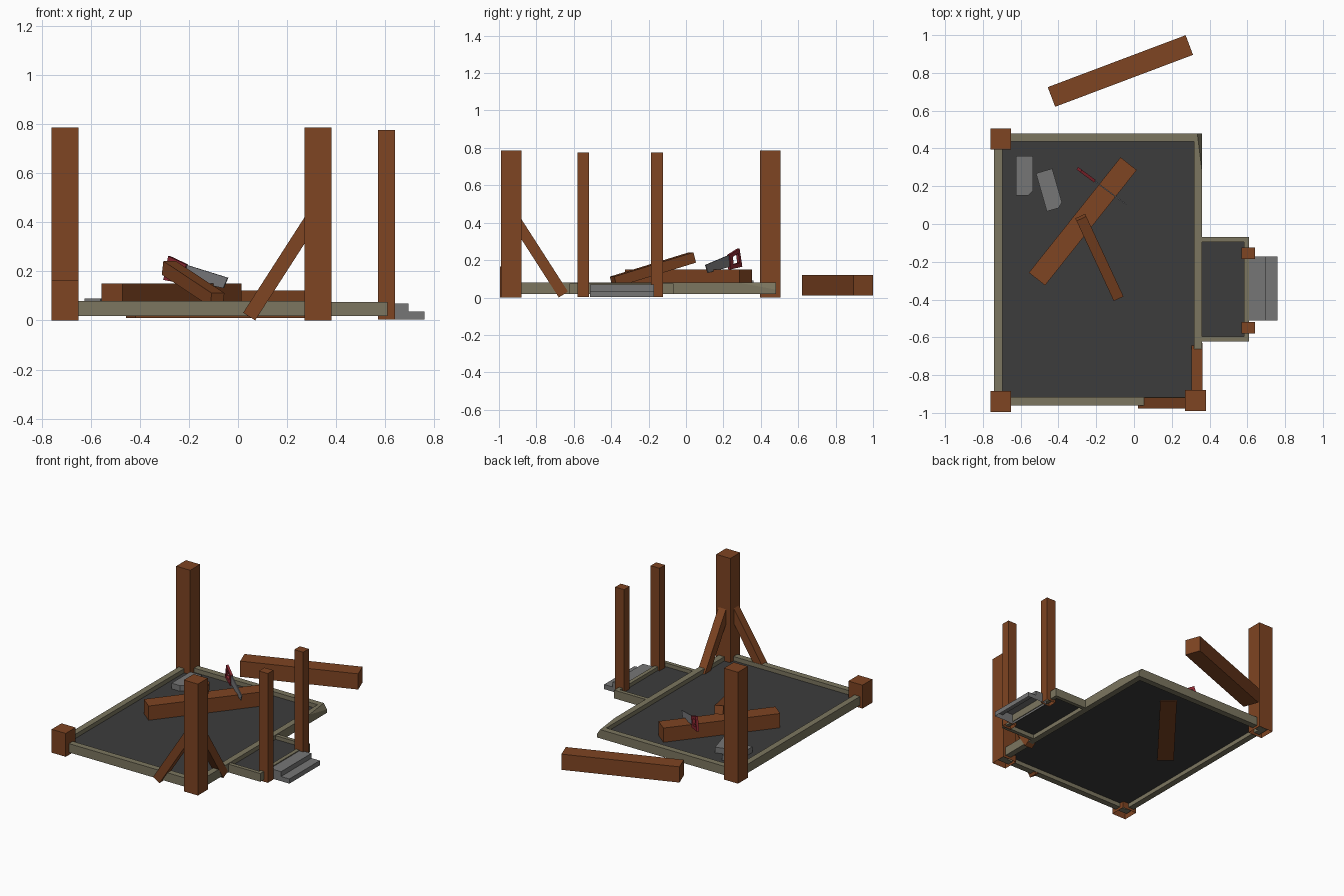
import bpy, bmesh, math
from mathutils import Vector, Matrix

if "Cube" in bpy.data.objects:
    bpy.data.objects.remove(bpy.data.objects["Cube"])


def mat(name, rgb):
    m = bpy.data.materials.new(name)
    m.diffuse_color = (*rgb, 1)
    m.use_nodes = True
    m.node_tree.nodes["Principled BSDF"].inputs["Base Color"].default_value = m.diffuse_color
    return m


WOOD = mat("brown_wood", (0.21, 0.058, 0.016))
PALE = mat("pale_wood", (0.2, 0.18, 0.115))
DARK = mat("dark_floor", (0.045, 0.045, 0.045))
STONE = mat("grey_stone", (0.18, 0.18, 0.18))
STEEL = mat("steel", (0.2, 0.2, 0.21))
RED = mat("red_handle", (0.25, 0.02, 0.03))


def finish(name, bm, material, matrix=None):
    bmesh.ops.recalc_face_normals(bm, faces=bm.faces[:])
    if matrix:
        bm.transform(matrix)
    me = bpy.data.meshes.new(name)
    bm.to_mesh(me)
    bm.free()
    me.materials.append(material)
    ob = bpy.data.objects.new(name, me)
    bpy.context.collection.objects.link(ob)
    return ob


def box(name, x, y, z, material, matrix=None, open_bottom=False, cut=None):
    """Box from (min, max) ranges; optionally bottomless or trimmed by a plane."""
    bm = bmesh.new()
    bmesh.ops.create_cube(bm, size=1)
    for v in bm.verts:
        v.co = [(a + b) / 2 + c * (b - a) for (a, b), c in zip((x, y, z), v.co)]
    if open_bottom:
        low = [f for f in bm.faces if f.normal.z < -0.5]
        bmesh.ops.delete(bm, geom=low, context='FACES_ONLY')
    if cut:
        co, no = cut
        geom = bm.verts[:] + bm.edges[:] + bm.faces[:]
        r = bmesh.ops.bisect_plane(bm, geom=geom, plane_co=co, plane_no=no, clear_outer=True)
        edges = [e for e in r['geom_cut'] if isinstance(e, bmesh.types.BMEdge)]
        bmesh.ops.contextual_create(bm, geom=edges)
    return finish(name, bm, material, matrix)


def bar(name, center, direction, length, width, material):
    """Square beam through a centre point along a direction."""
    h, w = length / 2, width / 2
    d = Vector(direction).normalized()
    side = Vector((0, 0, 1)).cross(d).normalized()
    m = Matrix((d, side, d.cross(side))).transposed().to_4x4()
    m.translation = center
    return box(name, (-h, h), (-w, w), (-w, w), material, m)


def prism(name, points, low, high, material, matrix=None, hole=None):
    """Extruded outline, with an optional matching hole loop."""
    bm = bmesh.new()
    loops = [[[bm.verts.new((px, py, z)) for px, py in pts] for z in (low, high)]
             for pts in ([points, hole] if hole else [points])]
    n = len(points)
    for a, b in loops:
        for i in range(n):
            j = (i + 1) % n
            bm.faces.new((a[i], a[j], b[j], b[i]))
    for k in (0, 1):
        if hole:
            o, h = loops[0][k], loops[1][k]
            for i in range(n):
                j = (i + 1) % n
                bm.faces.new((o[i], o[j], h[j], h[i]))
        else:
            bm.faces.new(loops[0][k])
    return finish(name, bm, material, matrix)


# Sill frame of the main room; the back right end is hacked off at a slant
RZ = (0.018, 0.08)
p, q, r = Vector((0.335, 0.48, 0.08)), Vector((0.36, 0.28, 0.08)), Vector((0.36, 0.48, 0.042))
normal = (q - p).cross(r - p)
if normal.x < 0:
    normal = -normal
box("left_sill", (-0.74, -0.697), (-0.96, 0.48), RZ, PALE)
box("right_sill", (0.317, 0.36), (-0.96, 0.48), RZ, PALE, cut=(p, normal))
box("front_sill", (-0.697, 0.317), (-0.96, -0.917), RZ, PALE)
box("back_sill", (-0.697, 0.317), (0.437, 0.48), RZ, PALE)

# Porch sills
PZ = (0.018, 0.076)
for name, y0 in (("front", -0.622), ("back", -0.095)):
    box("porch_" + name + "_sill", (0.36, 0.61), (y0, y0 + 0.027), PZ, PALE)
box("porch_end_sill", (0.583, 0.61), (-0.595, -0.095), PZ, PALE)

# Floors
box("main_floor", (-0.70, 0.32), (-0.92, 0.44), (0.047, 0.05), DARK)
box("porch_floor", (0.355, 0.586), (-0.598, -0.092), (0.047, 0.05), DARK)

# Corner posts, hollow underneath
for name, x, y, h in (("back_left", -0.705, 0.45, 0.787), ("front_right", 0.325, -0.935, 0.787),
                      ("front_left_stub", -0.705, -0.94, 0.165)):
    box(name + "_post", (x - 0.055, x + 0.055), (y - 0.055, y + 0.055), (0, h),
        WOOD, open_bottom=True)

# Porch posts
for name, y in (("front", -0.55), ("back", -0.155)):
    box("porch_" + name + "_post", (0.57, 0.64), (y - 0.031, y + 0.031), (0.003, 0.775),
        WOOD, open_bottom=True)

# Diagonal braces on the front right post
bar("front_brace", (0.178, -0.948, 0.222), (0.54, 0, 0.84), 0.49, 0.058, WOOD)
bar("side_brace", (0.333, -0.788, 0.222), (0, -0.54, 0.84), 0.49, 0.058, WOOD)

# Loose timbers
bar("log_on_floor", (-0.271, 0.014, 0.096), (0.485, 0.61, 0), 0.78, 0.109, WOOD)
bar("log_outside", (-0.072, 0.81, 0.066), (0.73, 0.275, 0), 0.78, 0.111, WOOD)
bar("leaning_brace", (-0.183, -0.177, 0.149), (-0.2, 0.43, 0.132), 0.485, 0.057, WOOD)

# Entrance steps
to_xz = Matrix.Rotation(math.radians(90), 4, 'X')
steps = prism("entrance_steps", [(0.605, 0.003), (0.605, 0.07), (0.695, 0.07), (0.695, 0.036),
                                 (0.76, 0.036), (0.76, 0.003)], 0.172, 0.512, STONE, to_xz)
bm = bmesh.new()
bm.from_mesh(steps.data)
bmesh.ops.delete(bm, geom=[f for f in bm.faces if f.normal.z < -0.5], context='FACES_ONLY')
bm.to_mesh(steps.data)
bm.free()

# Stone slabs with one chipped corner
slab = [(-0.045, -0.105), (0.02, -0.105), (0.045, -0.08), (0.045, 0.105), (-0.045, 0.105)]
for i, (x, y, a) in enumerate(((-0.58, 0.255, 0), (-0.447, 0.18, 16))):
    m = Matrix.Translation((x, y, 0)) @ Matrix.Rotation(math.radians(a), 4, 'Z')
    prism("stone_slab_%d" % (i + 1), slab, 0.049, 0.09, STONE, m)

# Hand saw standing in the log, drawn as (distance along saw, height)
d = Vector((0.25, -0.185, 0)).normalized()
saw = Matrix((d, (0, 0, 1), d.cross(Vector((0, 0, 1))))).transposed().to_4x4()
saw.translation = (-0.30, 0.295, 0)
prism("saw_blade", [(0.322, 0.174), (0.3, 0.132), (0.10, 0.165), (0.09, 0.232)],
      -0.003, 0.003, STEEL, saw)
prism("saw_handle", [(0.025, 0.262), (0.115, 0.228), (0.105, 0.15), (0.0, 0.165)],
      -0.008, 0.008, RED, saw, hole=[(0.036, 0.236), (0.085, 0.217), (0.078, 0.176), (0.025, 0.186)])
